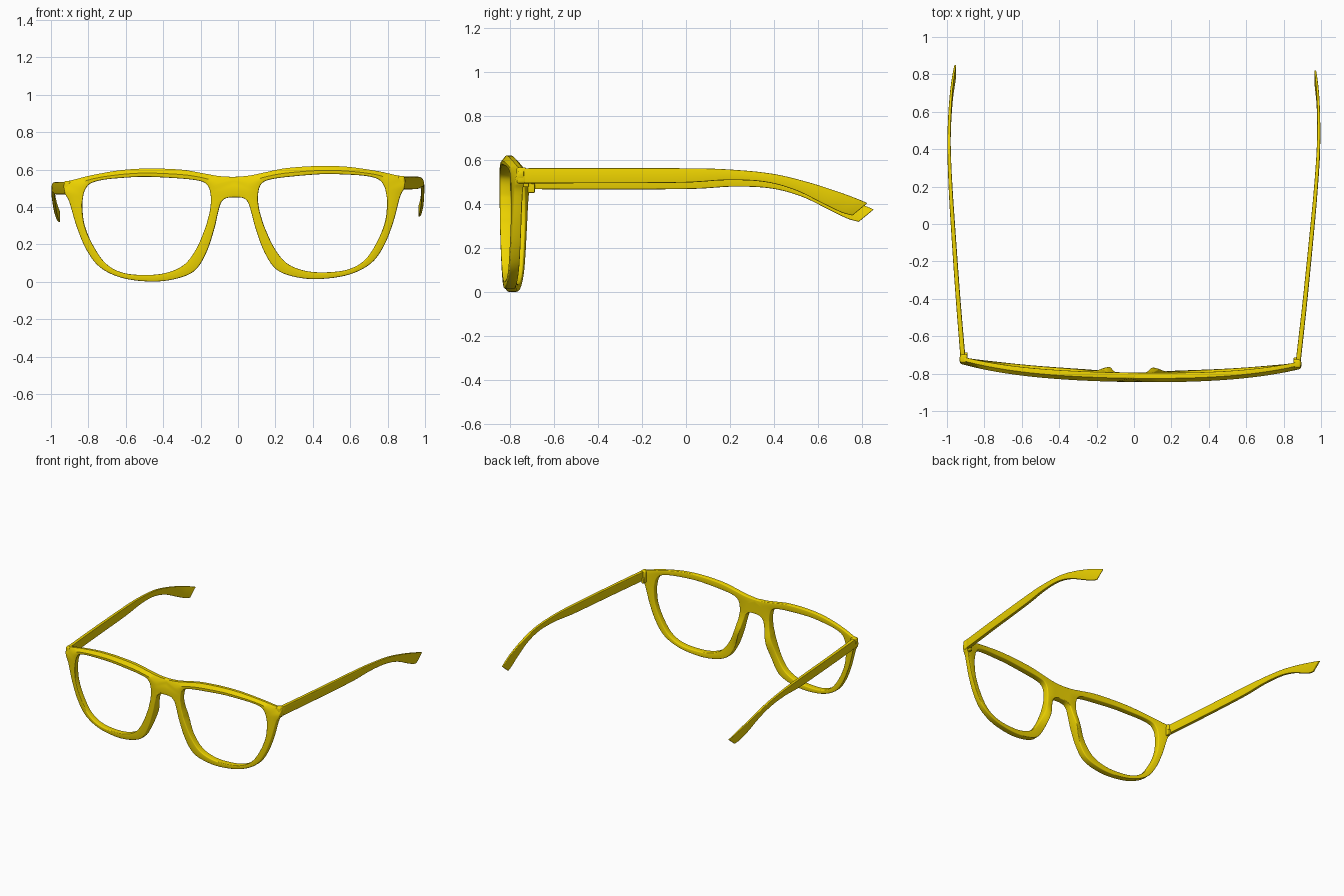
import bpy, bmesh, math
from mathutils import Matrix, Vector

if "Cube" in bpy.data.objects:
    bpy.data.objects.remove(bpy.data.objects["Cube"])

mat = bpy.data.materials.new("yellow_plastic")
mat.diffuse_color = (0.85, 0.65, 0.0, 1)
mat.use_nodes = True
mat.node_tree.nodes["Principled BSDF"].inputs["Base Color"].default_value = mat.diffuse_color

# whole model sits very slightly turned and tilted
TILT = Matrix.Translation((0, 0, -0.004)) @ Matrix.Rotation(-0.015, 4, 'Z') @ Matrix.Rotation(-0.015, 4, 'Y')


def catmull(p0, p1, p2, p3, t):
    return 0.5 * (2 * p1 + (p2 - p0) * t + (2 * p0 - 5 * p1 + 4 * p2 - p3) * t * t
                  + (3 * p1 - p0 - 3 * p2 + p3) * t ** 3)


def finish(name, bm, bevel, mirror_merge=False, side=1):
    """Turn bmesh into a bevelled, smooth-shaded object."""
    if side < 0:
        bmesh.ops.scale(bm, vec=(-1, 1, 1), verts=bm.verts)
    bmesh.ops.recalc_face_normals(bm, faces=bm.faces)
    me = bpy.data.meshes.new(name)
    bm.to_mesh(me)
    bm.free()
    ob = bpy.data.objects.new(name, me)
    bpy.context.collection.objects.link(ob)
    me.materials.append(mat)
    if mirror_merge:
        m = ob.modifiers.new("mirror", 'MIRROR')
        m.merge_threshold = 0.0005
    b = ob.modifiers.new("bevel", 'BEVEL')
    b.width, b.segments = bevel, 3
    b.limit_method, b.angle_limit = 'ANGLE', math.radians(65)
    b.use_clamp_overlap = False
    bpy.ops.object.select_all(action='DESELECT')
    ob.select_set(True)
    bpy.context.view_layer.objects.active = ob
    bpy.ops.object.convert(target='MESH')
    ob.data.transform(TILT)
    bpy.ops.object.shade_smooth_by_angle(angle=math.radians(35))
    return ob


# Front frame: matching points on lens opening (x, z) and outer edge (x, z), right half
PAIRS = [
    (.125, .45, 0, .456), (.127, .42, .045, .452), (.133, .38, .072, .428), (.144, .34, .092, .364),
    (.158, .295, .111, .288), (.206, .187, .155, .163), (.269, .104, .220, .066), (.355, .062, .33, .023),
    (.462, .048, .46, .013), (.596, .060, .61, .035), (.692, .111, .725, .093), (.762, .213, .795, .186),
    (.804, .320, .846, .31), (.815, .416, .884, .445), (.811, .463, .906, .490), (.801, .503, .910, .546),
    (.772, .540, .85, .565), (.703, .560, .75, .588), (.583, .570, .60, .611), (.462, .573, .45, .617),
    (.275, .560, .28, .608), (.186, .547, .16, .586), (.15, .530, .08, .571), (.132, .50, 0, .566)]
N, STEPS = len(PAIRS), 5
inner = [Vector(p[:2]) for p in PAIRS]
outer = [Vector(p[2:]) for p in PAIRS]


def outer_at(i):
    if i < 0:
        return Vector((-outer[1].x, outer[1].y))
    if i >= N:
        return Vector((-outer[N - 2].x, outer[N - 2].y))
    return outer[i]


def front_y(x, z):
    dip = max(0, (0.45 - z) / 0.45)
    return -0.845 + 0.06 * x * x + 0.05 * x ** 4 + 0.015 * dip * dip


def back_y(x, z):
    pad = 0.027 * math.exp(-((x - 0.115) / 0.055) ** 2 - ((z - 0.28) / 0.1) ** 2)
    return front_y(x, z) + 0.05 - 0.012 * x * x + pad


bm = bmesh.new()
rows = []
for i in range(N):
    for s in range(STEPS):
        t = s / STEPS
        h = catmull(inner[i - 1], inner[i], inner[(i + 1) % N], inner[(i + 2) % N], t)
        if i < N - 1:
            o = catmull(*(outer_at(i + k) for k in (-1, 0, 1, 2)), t)
            if i == 0 and s == 0:
                o.x = 0
        else:
            o = outer[-1].lerp(outer[0], t)
        w = min(1, max(0, (o.y - 0.5) / 0.06))
        slope = 0.02 * w * w * (3 - 2 * w)      # sloped brow edge
        row = []
        for k in (0, 0.45, 1):
            p = h.lerp(o, k)
            row.append(bm.verts.new((p.x, front_y(p.x, p.y) + (slope if k == 1 else 0), p.y)))
        for k in (1, 0.5, 0):
            p = h.lerp(o, k)
            row.append(bm.verts.new((p.x, back_y(p.x, p.y), p.y)))
        rows.append(row)
for j, a in enumerate(rows):
    b = rows[(j + 1) % len(rows)]
    for k in range(6):
        if k == 2 and j >= (N - 1) * STEPS:     # open at the bridge centre
            continue
        bm.faces.new((a[k], a[(k + 1) % 6], b[(k + 1) % 6], b[k]))
finish("front_frame", bm, 0.006, mirror_merge=True)


# Temple stations: top y, top z, bottom y, bottom z, outer x, thickness
TEMPLE = [
    (-.72, .553, -.72, .485, .910, .026), (-.4, .553, -.4, .485, .940, .024), (0, .552, 0, .487, .973, .022),
    (.2, .547, .2, .498, .987, .020), (.4, .528, .37, .490, .996, .018), (.56, .491, .51, .453, .995, .016),
    (.70, .447, .64, .390, .987, .014), (.79, .414, .72, .352, .976, .012), (.838, .394, .77, .338, .967, .010)]


def temple(name, side):
    bm = bmesh.new()
    prev = None
    st = [Vector(s) for s in TEMPLE]
    n = len(st)
    for i in range(n):
        for s in range(6 if i < n - 1 else 1):
            c = catmull(st[max(i - 1, 0)], st[i], st[min(i + 1, n - 1)], st[min(i + 2, n - 1)], s / 6)
            ty, tz, by, bz, x, th = c
            ring = [bm.verts.new(v) for v in ((x, ty, tz), (x, by, bz), (x - th, by, bz), (x - th, ty, tz))]
            if prev:
                for k in range(4):
                    bm.faces.new((prev[k], prev[(k + 1) % 4], ring[(k + 1) % 4], ring[k]))
            else:
                bm.faces.new(ring)
            prev = ring
    bm.faces.new(prev)
    finish(name, bm, 0.004, side=side)


def block(name, lo, hi, side, bevel):
    lo, hi = Vector(lo), Vector(hi)
    bm = bmesh.new()
    bmesh.ops.create_cube(bm, size=1)
    bmesh.ops.scale(bm, vec=hi - lo, verts=bm.verts)
    bmesh.ops.translate(bm, vec=(lo + hi) / 2, verts=bm.verts)
    finish(name, bm, bevel, side=side)


for label, side in (("right", 1), ("left", -1)):
    temple(label + "_temple", side)
    # corner block joining frame and temple, with hinge below it
    block(label + "_end_piece", (.872, -.756, .484), (.911, -.71, .557), side, 0.01)
    block(label + "_hinge", (.872, -.74, .468), (.892, -.70, .51), side, 0.004)
